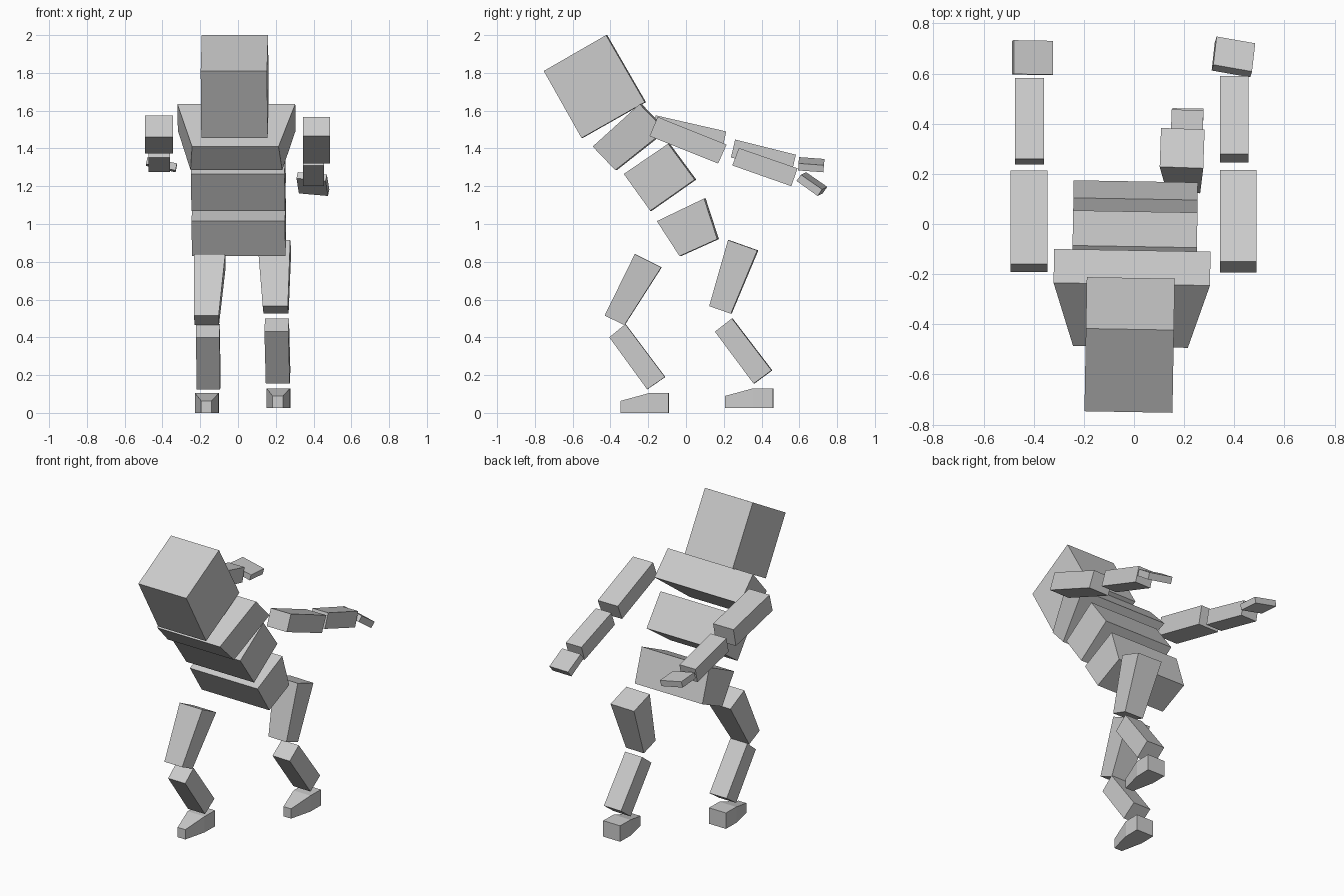
import bpy
import bmesh
from math import radians
from mathutils import Matrix, Vector

cube = bpy.data.objects.get("Cube")
if cube:
    bpy.data.objects.remove(cube, do_unlink=True)

# Single flat material
grey = bpy.data.materials.new("light_grey")
grey.use_nodes = True
colour = (0.6, 0.6, 0.6, 1)
grey.diffuse_color = colour
grey.node_tree.nodes["Principled BSDF"].inputs["Base Color"].default_value = colour


def block(name, profile, spans, yaw=-1, roll=0):
    """Block from a side profile of (y, z) points; spans give each point's x range."""
    n = len(profile)
    if isinstance(spans, tuple):
        spans = [spans] * n
    bm = bmesh.new()
    sides = [[bm.verts.new((s[k], *p)) for p, s in zip(profile, spans)] for k in (0, 1)]
    a, b = sides
    for i in range(n):
        j = (i + 1) % n
        bm.faces.new((a[i], a[j], b[j], b[i]))
    for side in sides:
        bm.faces.new((side[0], side[1], side[2], side[-1]))
        if n == 6:
            bm.faces.new(side[2:])
    bmesh.ops.recalc_face_normals(bm, faces=bm.faces)
    centre = sum((v.co for v in bm.verts), Vector()) / len(bm.verts)
    turn = Matrix.Rotation(radians(yaw), 4, 'Z') @ Matrix.Rotation(radians(roll), 4, 'Y')
    bmesh.ops.transform(bm, matrix=turn @ Matrix.Translation(-centre), verts=bm.verts)
    mesh = bpy.data.meshes.new(name)
    bm.to_mesh(mesh)
    bm.free()
    mesh.materials.append(grey)
    obj = bpy.data.objects.new(name, mesh)
    obj.location = centre
    bpy.context.collection.objects.link(obj)


def foot(name, y, z, x):
    """Foot with a narrow, lower toe; y is the toe tip, z the sole, x the middle."""
    wide, toe = (x - .062, x + .062), (x - .028, x + .028)
    profile = [(y, z), (y, z + .064), (y + .148, z + .104),
               (y + .253, z + .104), (y + .253, z), (y + .148, z)]
    block(name, profile, [toe, toe, wide, wide, wide, wide])


# Head and torso
block("head", [(-.75, 1.81), (-.42, 2), (-.215, 1.645), (-.55, 1.455)], (-.193, .158))
block("chest", [(-.49, 1.41), (-.24, 1.635), (-.105, 1.495), (-.37, 1.285)],
      [(-.24, .218), (-.322, .302), (-.322, .302), (-.25, .235)])
block("abdomen", [(-.325, 1.265), (-.09, 1.425), (.05, 1.235), (-.185, 1.07)], (-.246, .25))
block("pelvis", [(-.15, 1.015), (.1, 1.135), (.17, .92), (-.03, .83)], (-.243, .252))

# Left leg, trailing
top, bottom = (.103, .277), (.135, .268)
block("left_thigh", [(.225, .915), (.38, .86), (.24, .525), (.125, .565)],
      [top, top, bottom, bottom], yaw=-2)
block("left_shin", [(.245, .5), (.155, .43), (.36, .155), (.455, .225)], (.145, .272), yaw=-2)
foot("left_foot", .208, .026, .213)

# Right leg, leading
top, bottom = (-.234, -.068), (-.23, -.1)
block("right_thigh", [(-.27, .84), (-.13, .77), (-.325, .465), (-.43, .515)],
      [top, top, bottom, bottom])
block("right_shin", [(-.32, .47), (-.405, .4), (-.205, .125), (-.11, .19)], (-.22, -.095))
foot("right_foot", -.345, 0, -.165)

# Left arm, swept back
block("left_upper_arm", [(-.15, 1.567), (.215, 1.42), (.17, 1.32), (-.193, 1.465)],
      (.343, .488), yaw=0)
block("left_forearm", [(.28, 1.402), (.59, 1.295), (.558, 1.2), (.245, 1.31)],
      (.343, .456), yaw=0)
block("left_hand", [(.622, 1.268), (.735, 1.19), (.71, 1.155), (.598, 1.235)],
      (.318, .475), yaw=-10, roll=5)

# Right arm, swept back
block("right_upper_arm", [(-.16, 1.575), (.213, 1.49), (.187, 1.373), (-.192, 1.46)],
      (-.492, -.345), yaw=0)
block("right_forearm", [(.26, 1.447), (.582, 1.367), (.56, 1.275), (.238, 1.352)],
      (-.475, -.36), yaw=0)
block("right_hand", [(.597, 1.338), (.732, 1.328), (.728, 1.29), (.595, 1.3)],
      (-.485, -.325), roll=12)
